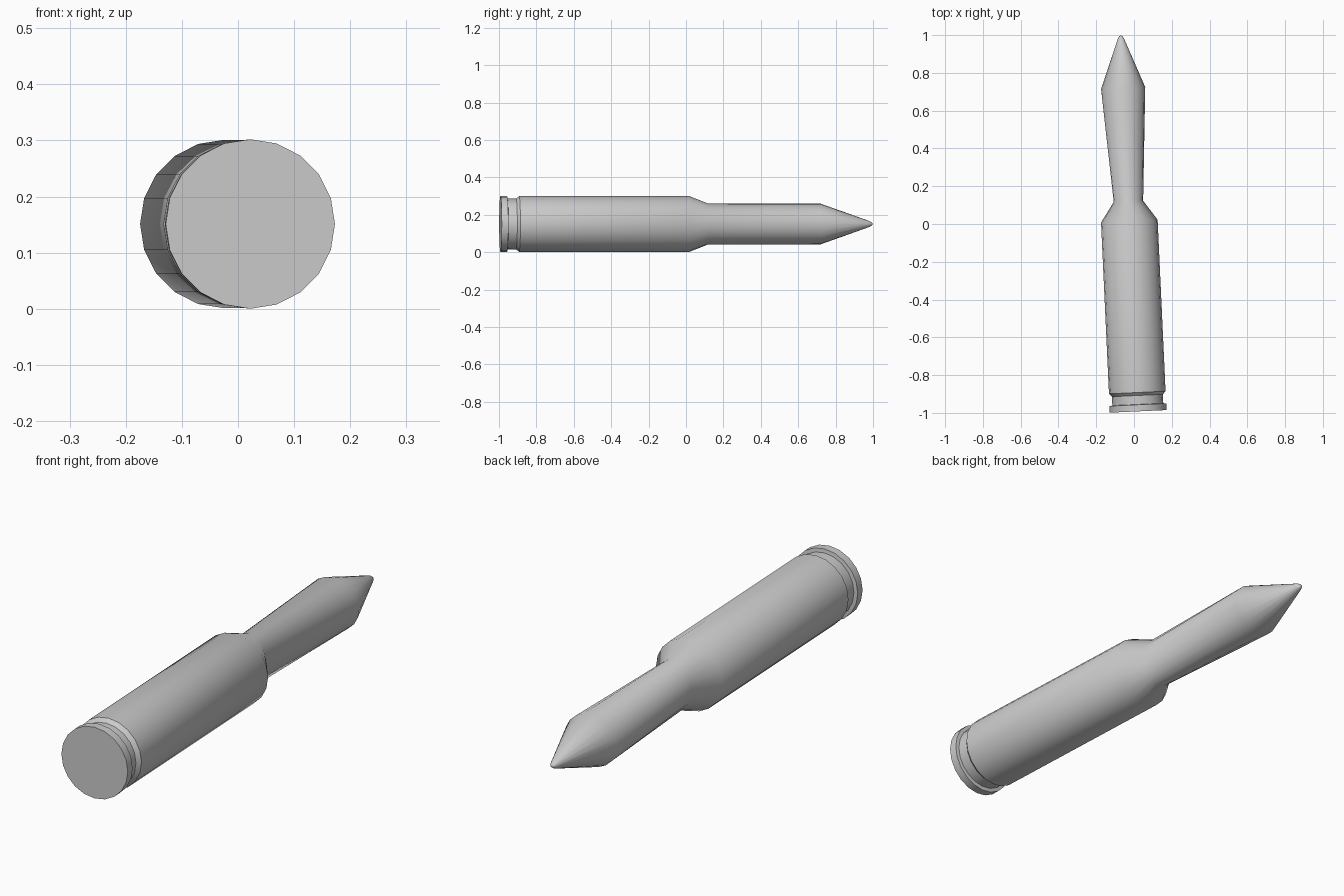
import bpy, bmesh, math
from mathutils import Matrix

if "Cube" in bpy.data.objects:
    bpy.data.objects.remove(bpy.data.objects["Cube"])

SIDES = 20
AXIS_Z = 0.151

# Stations along the length: y, half-width x, half-height z, sharp ring
STATIONS = [
    (-0.993, 0.151, 0.151, True),    # rim
    (-0.958, 0.151, 0.151, True),
    (-0.956, 0.135, 0.135, True),    # extractor groove
    (-0.909, 0.135, 0.135, True),
    (-0.893, 0.150, 0.150, True),    # case body
    (0.015, 0.150, 0.150, False),    # shoulder
    (0.120, 0.078, 0.109, False),    # pinched neck
    (0.720, 0.117, 0.109, False),    # widest part of the nose
    (0.984, 0.016, 0.015, False),    # rounded tip
    (0.995, 0.009, 0.008, False),
]
TIP_Y = 1.0


def ring(bm, y, rx, rz):
    step = 2 * math.pi / SIDES
    return [bm.verts.new((rx * math.cos(i * step), y, rz * math.sin(i * step)))
            for i in range(SIDES)]


bm = bmesh.new()
rings = [ring(bm, y, rx, rz) for y, rx, rz, _ in STATIONS]

# Skin between neighbouring rings
for a, b in zip(rings, rings[1:]):
    for i in range(SIDES):
        j = (i + 1) % SIDES
        bm.faces.new((a[i], a[j], b[j], b[i]))

# Flat base and pointed tip
bm.faces.new(rings[0])
tip = bm.verts.new((0, TIP_Y, 0))
for i in range(SIDES):
    bm.faces.new((rings[-1][i], rings[-1][(i + 1) % SIDES], tip))
bmesh.ops.recalc_face_normals(bm, faces=bm.faces)

# Smooth skin with crisp rim and groove edges
for f in bm.faces:
    f.smooth = True
for loop, station in zip(rings, STATIONS):
    if station[3]:
        for i in range(SIDES):
            bm.edges.get((loop[i], loop[(i + 1) % SIDES])).smooth = False

# Lying slightly turned on the ground
bm.transform(Matrix.Translation((-0.024, 0, AXIS_Z))
             @ Matrix.Rotation(math.radians(2.65), 4, 'Z'))

mesh = bpy.data.meshes.new("cartridge")
bm.to_mesh(mesh)
bm.free()
bpy.context.collection.objects.link(bpy.data.objects.new("cartridge", mesh))
